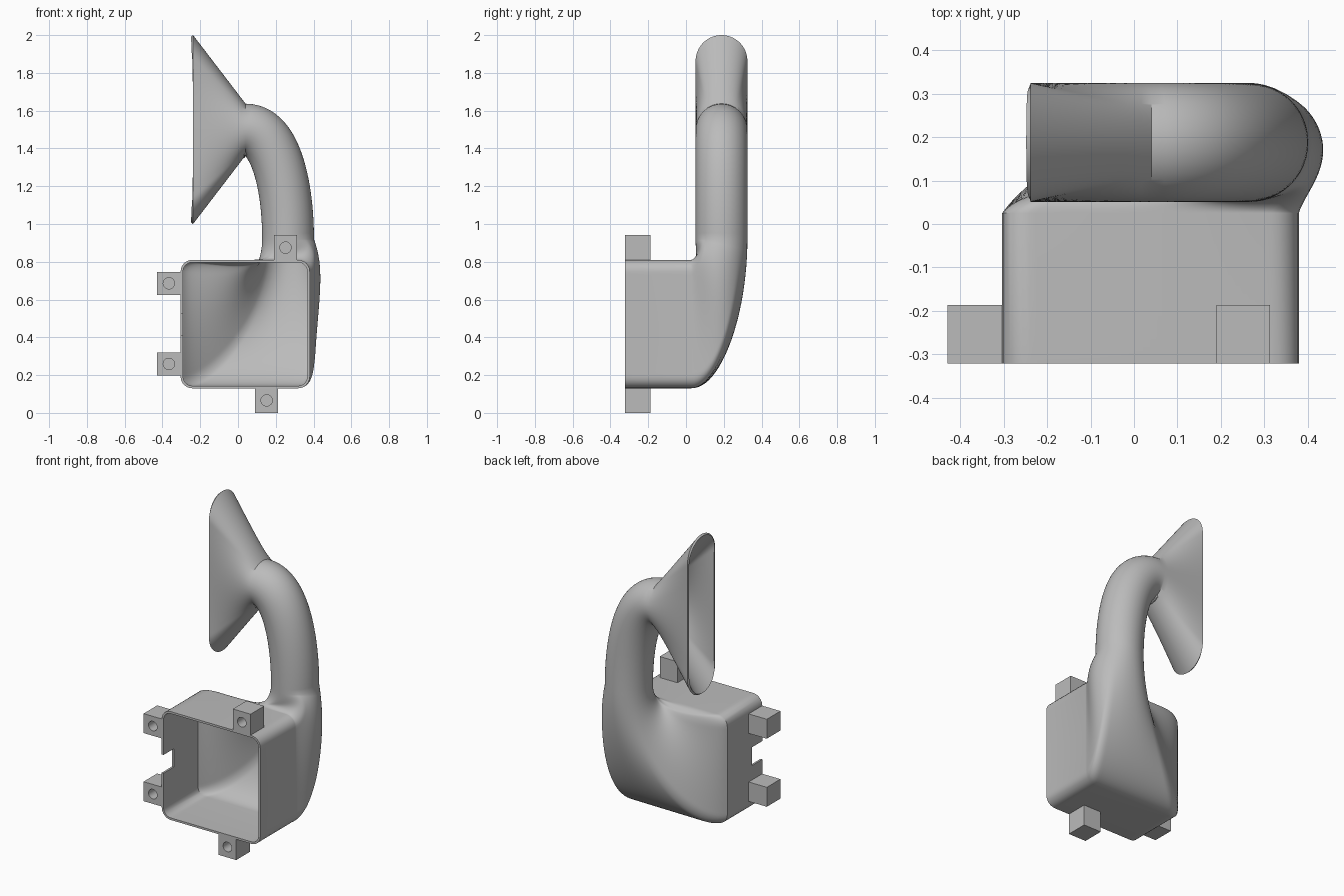
import bpy
import bmesh
import math
from mathutils import Vector

if "Cube" in bpy.data.objects:
    bpy.data.objects.remove(bpy.data.objects["Cube"], do_unlink=True)

grey = bpy.data.materials.new("plain grey")
grey.use_nodes = True
COLOUR = (0.5, 0.5, 0.5, 1)
grey.diffuse_color = COLOUR
grey.node_tree.nodes["Principled BSDF"].inputs["Base Color"].default_value = COLOUR

N = 160          # points around every section
R = 0.137        # pipe radius
PIPE_Y = 0.188
WALL = 0.013


def make_object(name, bm):
    mesh = bpy.data.meshes.new(name)
    bm.to_mesh(mesh)
    bm.free()
    obj = bpy.data.objects.new(name, mesh)
    bpy.context.collection.objects.link(obj)
    mesh.materials.append(grey)
    return obj


def block(name, low, high):
    bm = bmesh.new()
    bmesh.ops.create_cube(bm, size=1)
    low, high = Vector(low), Vector(high)
    for v in bm.verts:
        v.co = (low + high) / 2 + v.co * (high - low)
    return make_object(name, bm)


def activate(obj):
    bpy.ops.object.select_all(action="DESELECT")
    obj.select_set(True)
    bpy.context.view_layer.objects.active = obj


def cut(obj, cutter):
    cutter.hide_render = True
    mod = obj.modifiers.new("cut", "BOOLEAN")
    mod.operation, mod.solver, mod.object = "DIFFERENCE", "EXACT", cutter
    activate(obj)
    bpy.ops.object.modifier_apply(modifier=mod.name)
    bpy.data.objects.remove(cutter, do_unlink=True)


def outline(hw, hh, r):
    """Rounded rectangle, evenly spaced by length, starting at (hw, 0)."""
    dense = [Vector((hw, 0))]
    for k, (sx, sy) in enumerate(((1, 1), (-1, 1), (-1, -1), (1, -1))):
        for s in range(33):
            a = math.pi / 2 * (k + s / 32)
            dense.append(Vector((sx * (hw - r) + r * math.cos(a),
                                 sy * (hh - r) + r * math.sin(a))))
    dense.append(dense[0])
    steps = [(b - a).length for a, b in zip(dense, dense[1:])]
    total, points, i, done = sum(steps), [], 0, 0
    for j in range(N):
        target = total * j / N
        while done + steps[i] < target:
            done += steps[i]
            i += 1
        f = (target - done) / steps[i] if steps[i] else 0
        points.append(dense[i].lerp(dense[i + 1], f))
    return points


def bezier(p, t):
    s = 1 - t
    return p[0] * s**3 + p[1] * 3 * s * s * t + p[2] * 3 * s * t * t + p[3] * t**3


# Sections: square mouth, round pipe, slotted horn
square = outline(0.342, 0.34, 0.062)
circle = outline(R, R, R)
slot = outline(0.5, R, R)

front = [Vector((0.038 + u, -0.322, 0.47 + v)) for u, v in square]
back = [Vector((p.x, 0.025, p.z)) for p in front]
neck = [Vector((0.265 + u, PIPE_Y - v, 0.92)) for u, v in circle]
rings = [front, back]

# Transition from the square box up into the round neck
paths = []
for a, b, (u, v) in zip(back, neck, circle):
    c, reach = u / R, (b - a).length
    lean = 0.2 + 0.28 * (1 - c)
    start = Vector((lean, 1, 0)) * 0.18 * reach
    end = Vector((0.08 * max(0, c), 0, -0.47 * reach))
    paths.append((a, a + start, b + end, b))
for i in range(1, 25):
    rings.append([bezier(p, i / 24) for p in paths])

# Bent pipe
bend = [Vector(p) for p in ((0.265, 0.92), (0.265, 1.2), (0.2, 1.5), (0.04, 1.5))]
for i in range(1, 29):
    t = i / 28
    mid = bezier(bend, t)
    s = 1 - t
    d = ((bend[1] - bend[0]) * s * s + (bend[2] - bend[1]) * 2 * s * t
         + (bend[3] - bend[2]) * t * t).normalized()
    rings.append([Vector((mid.x + u * d.y, PIPE_Y - v, mid.y - u * d.x))
                  for u, v in circle])

# Flared horn
throat = rings[-1]
mouth = [Vector((-0.238, PIPE_Y - v, 1.5 + u)) for u, v in slot]
for i in range(1, 13):
    rings.append([a.lerp(b, i / 12) for a, b in zip(throat, mouth)])

bm = bmesh.new()
grid = [[bm.verts.new(p) for p in ring] for ring in rings]
for low, high in zip(grid, grid[1:]):
    for j in range(N):
        k = (j + 1) % N
        bm.faces.new((low[j], high[j], high[k], low[k]))
duct = make_object("duct_shell", bm)
shell = duct.modifiers.new("wall", "SOLIDIFY")
shell.thickness, shell.offset = WALL, -1
activate(duct)
bpy.ops.object.modifier_apply(modifier=shell.name)

# Notch in the side wall of the box
cut(duct, block("notch_cutter", (-0.36, -0.4, 0.41), (-0.25, -0.22, 0.525)))
activate(duct)
bpy.ops.object.shade_smooth_by_angle(angle=math.radians(30))

# Mounting tabs with blind screw holes
TABS = {
    "upper_side_tab": (-0.43, -0.302, 0.625, 0.747),
    "lower_side_tab": (-0.43, -0.302, 0.198, 0.32),
    "top_tab": (0.19, 0.313, 0.808, 0.942),
    "bottom_tab": (0.09, 0.213, 0, 0.132),
}
for name, (x0, x1, z0, z1) in TABS.items():
    tab = block(name, (x0, -0.322, z0), (x1, -0.187, z1))
    bm = bmesh.new()
    bmesh.ops.create_cone(bm, cap_ends=True, segments=32, radius1=0.03,
                          radius2=0.03, depth=0.2)
    hole = make_object("hole_cutter", bm)
    hole.rotation_euler.x = math.pi / 2
    hole.location = ((x0 + x1) / 2, -0.322, (z0 + z1) / 2)
    bpy.context.view_layer.update()
    cut(tab, hole)
    activate(tab)
    bpy.ops.object.shade_smooth_by_angle(angle=math.radians(30))
